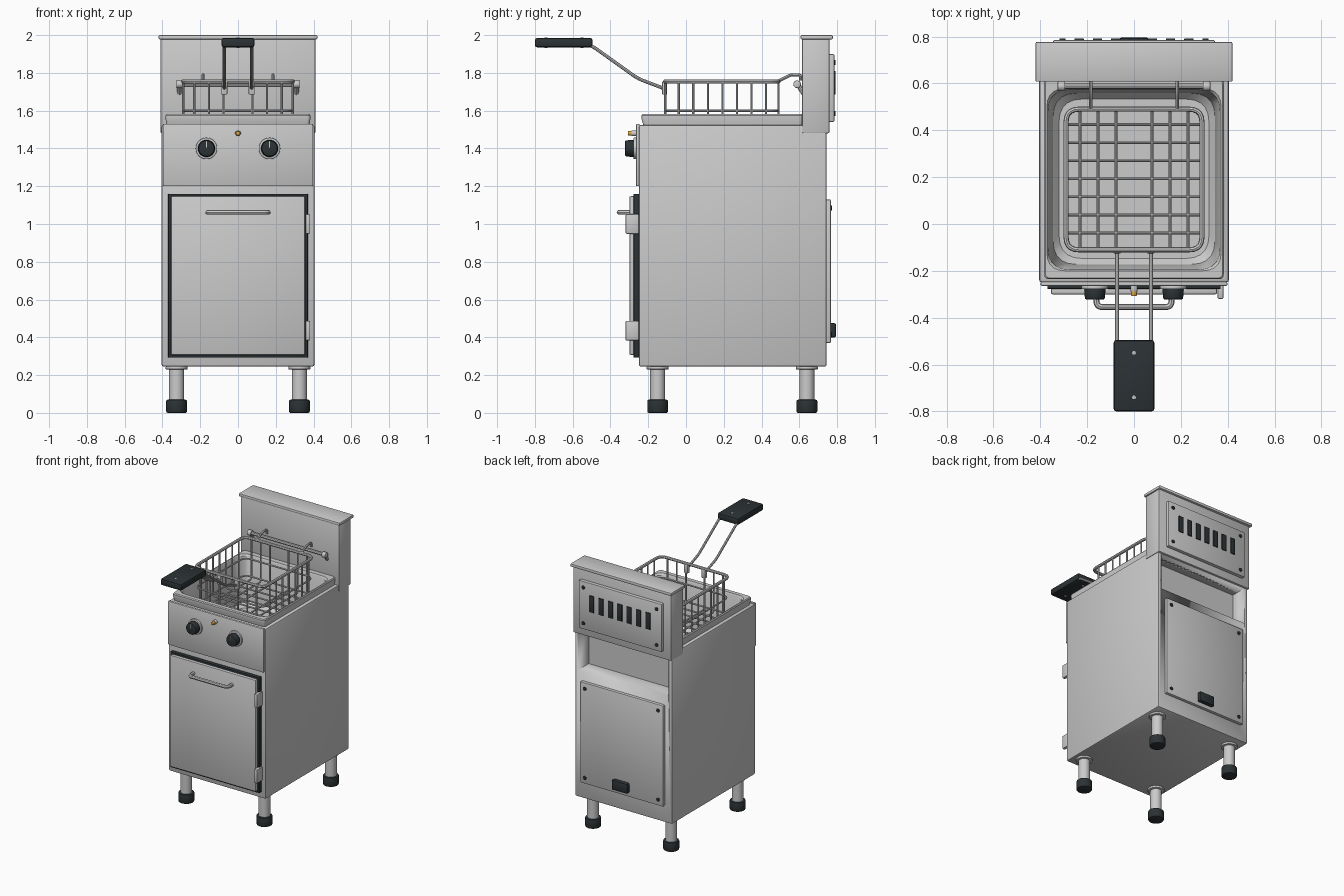
import bpy, bmesh, math
from mathutils import Vector, Matrix

if "Cube" in bpy.data.objects:
    bpy.data.objects.remove(bpy.data.objects["Cube"])

def material(name, color):
    m = bpy.data.materials.new(name)
    m.diffuse_color = color
    m.use_nodes = True
    m.node_tree.nodes["Principled BSDF"].inputs["Base Color"].default_value = m.diffuse_color
    return m

BLACK = material("black_plastic", (0.025, 0.032, 0.035, 1))
AMBER = material("amber", (0.8, 0.4, 0.05, 1))

def finish(ob, mat=None, bevel=0, seg=2):
    """Apply the bevel, material and smooth-by-angle shading."""
    bpy.ops.object.select_all(action='DESELECT')
    ob.select_set(True)
    bpy.context.view_layer.objects.active = ob
    if bevel:
        b = ob.modifiers.new("bevel", 'BEVEL')
        b.width, b.segments, b.limit_method = bevel, seg, 'ANGLE'
        bpy.ops.object.modifier_apply(modifier=b.name)
    if mat:
        ob.data.materials.append(mat)
    bpy.ops.object.shade_smooth_by_angle(angle=math.radians(35))
    return ob

def from_bmesh(name, bm):
    bmesh.ops.recalc_face_normals(bm, faces=bm.faces)
    me = bpy.data.meshes.new(name)
    bm.to_mesh(me)
    bm.free()
    ob = bpy.data.objects.new(name, me)
    bpy.context.collection.objects.link(ob)
    return ob

def box(name, x, y, z, bevel=0.005, mat=None):
    bm = bmesh.new()
    bmesh.ops.create_cube(bm, size=1)
    for v in bm.verts:
        v.co = Vector([(r[0] + r[1]) / 2 + c * (r[1] - r[0]) for c, r in zip(v.co, (x, y, z))])
    return finish(from_bmesh(name, bm), mat, bevel)

def cyl(name, a, b, r, bevel=0, mat=None, r2=None, seg=32):
    a, b = Vector(a), Vector(b)
    rot = (b - a).to_track_quat('Z', 'Y').to_matrix().to_4x4()
    bm = bmesh.new()
    bmesh.ops.create_cone(bm, cap_ends=True, segments=seg, radius1=r, radius2=r2 or r,
                          depth=(b - a).length, matrix=Matrix.Translation((a + b) / 2) @ rot)
    return finish(from_bmesh(name, bm), mat, bevel)

def fillet(pts, r, cyclic=False, n=5):
    """Round the corners of a path."""
    pts = [Vector(p) for p in pts]
    out = []
    for i, p in enumerate(pts):
        if not cyclic and i in (0, len(pts) - 1):
            out.append(p)
            continue
        a, b = pts[i - 1], pts[(i + 1) % len(pts)]
        a, b = p + (a - p).normalized() * r, p + (b - p).normalized() * r
        for k in range(n + 1):
            t = k / n
            out.append(a * (1 - t) ** 2 + p * 2 * t * (1 - t) + b * t * t)
    return out

def wires(name, paths, r, cyclic=False, mat=None):
    cu = bpy.data.curves.new(name, 'CURVE')
    cu.dimensions = '3D'
    cu.bevel_depth, cu.bevel_resolution, cu.use_fill_caps = r, 2, True
    for pts in paths:
        s = cu.splines.new('POLY')
        s.points.add(len(pts) - 1)
        for q, p in zip(s.points, pts):
            q.co = (*p, 1)
        s.use_cyclic_u = cyclic
    ob = bpy.data.objects.new(name, cu)
    bpy.context.collection.objects.link(ob)
    bpy.ops.object.select_all(action='DESELECT')
    ob.select_set(True)
    bpy.context.view_layer.objects.active = ob
    bpy.ops.object.convert(target='MESH')
    return finish(bpy.context.object, mat)

def rect(x, y0, y1, z, r):
    return fillet([(-x, y0, z), (x, y0, z), (x, y1, z), (-x, y1, z)], r, True)

def cut(ob, cutter):
    m = ob.modifiers.new("cut", 'BOOLEAN')
    m.object, m.operation, m.solver = cutter, 'DIFFERENCE', 'EXACT'
    bpy.context.view_layer.objects.active = ob
    bpy.ops.object.modifier_apply(modifier=m.name)
    bpy.data.objects.remove(cutter)

# cabinet, hollowed for the oil tank and the rear recess
body = box("cabinet", (-.405, .405), (-.25, .745), (.245, 1.525), .012)
cut(body, box("tank_cutter", (-.372, .372), (-.205, .58), (1.15, 1.7), 0))
cut(body, box("recess_cutter", (-.375, .375), (.62, .9), (1.2, 1.48), 0))

# oil tank: rounded rings skinned from outer lip to floor (x, y0, y1, z, corner)
rings = [rect(*q) for q in [(.378, -.225, .615, 1.52, .02), (.383, -.235, .618, 1.555, .02),
                            (.383, -.235, .618, 1.575, .02), (.378, -.23, .615, 1.582, .02),
                            (.372, -.2, .578, 1.582, .08), (.366, -.194, .572, 1.57, .09),
                            (.345, -.172, .558, 1.24, .1), (.32, -.147, .533, 1.21, .1)]]
bm = bmesh.new()
loops = [[bm.verts.new(p) for p in ring] for ring in rings]
for a, b in zip(loops, loops[1:]):
    for i in range(len(a)):
        j = (i + 1) % len(a)
        bm.faces.new((a[i], a[j], b[j], b[i]))
bm.faces.new(loops[-1])
finish(from_bmesh("oil_tank", bm))

# legs and feet
for sx in (-1, 1):
    for y, n in ((-.15, "front"), (.64, "rear")):
        n += "_left" if sx < 0 else "_right"
        x = sx * .325
        cyl(n + "_leg", (x, y, .05), (x, y, .25), .04)
        cyl(n + "_leg_flange", (x, y, .23), (x, y, .247), .058, .004)
        cyl(n + "_foot", (x, y, 0), (x, y, .07), .055, .008, BLACK)

# control panel with knobs and lamp
box("control_panel", (-.398, .398), (-.265, -.245), (1.2, 1.53), .006)
for sx in (-1, 1):
    x = sx * .167
    cyl("knob_bezel", (x, -.262, 1.4), (x, -.278, 1.4), .057, .004)
    cyl("knob", (x, -.275, 1.4), (x, -.322, 1.4), .046, .006, BLACK, .042)
    box("knob_pointer", (x - .003, x + .003), (-.324, -.318), (1.405, 1.44), 0)
cyl("lamp_bezel", (0, -.26, 1.48), (0, -.288, 1.48), .015, .002)
cyl("lamp", (0, -.28, 1.48), (0, -.308, 1.48), .012, .004, AMBER)

# door with gasket, handle and hinges
box("door_gasket", (-.37, .37), (-.277, -.245), (.292, 1.16), .003, BLACK)
box("door", (-.355, .355), (-.3, -.27), (.307, 1.147), .008)
wires("door_handle", [fillet([(-.16, -.295, 1.062), (-.16, -.354, 1.062),
                              (.16, -.354, 1.062), (.16, -.295, 1.062)], .025)], .013)
for z in (.435, 1.0):
    box("hinge", (.357, .382), (-.32, -.25), (z - .052, z + .052), .006)

# flue tower with cap
box("flue", (-.41, .41), (.615, .76), (1.48, 1.985), .008)
box("flue_cap", (-.42, .42), (.607, .777), (1.977, 2.0), .006)

# rear plates with screws, vent slots and power socket
def plate(name, z0, z1, y0, y1):
    box(name, (-.345, .345), (y0, y1), (z0, z1), .006)
    for x in (-.305, .305):
        for z in (z0 + .045, z1 - .045):
            cyl(name + "_screw", (x, y1 - .005, z), (x, y1 + .007, z), .013, .003, BLACK, seg=16)

plate("vent_plate", 1.54, 1.9, .75, .785)
plate("service_plate", .37, 1.13, .735, .767)
for i in range(-3, 4):
    box("vent_slot", (i * .078 - .02, i * .078 + .02), (.77, .792), (1.685, 1.81), .003, BLACK)
box("power_socket", (-.065, .065), (.755, .795), (.4, .475), .01, BLACK)

# hanging rail on the flue
wires("hanging_rail", [[(-.31, .588, 1.74), (.31, .588, 1.74)]], .012)
for sx in (-1, 1):
    x = sx * .31
    cyl("rail_bracket", (x - .016, .588, 1.74), (x + .016, .588, 1.74), .02, .004)
    wires("rail_arm", [[(x, .588, 1.745), (x, .622, 1.69)]], .012)

# wire basket
TOP, BOT, BX, Y0, Y1 = 1.755, 1.45, .29, -.11, .49
wires("basket_rim", [rect(BX, Y0, Y1, TOP, .055)], .011, True)
wires("basket_rings", [rect(BX - .004, Y0 + .004, Y1 - .004, z, .055) for z in (1.6, BOT + .02)], .006, True)
mesh = []
for i in range(-3, 4):
    x, y, c = i * .077, .193 + i * .077, .02
    if i:
        mesh.append(fillet([(x, Y0, TOP), (x, Y0, BOT), (x, Y1, BOT), (x, Y1, TOP)], c))
    mesh.append(fillet([(-BX, y, TOP), (-BX, y, BOT), (BX, y, BOT), (BX, y, TOP)], c))
wires("basket_mesh", mesh, .006)
hooks, arms = [], []
for sx in (-1, 1):
    x = sx * .185
    hooks.append(fillet([(x, Y1 - .005, TOP), (x, .555, 1.79), (x, .607, 1.79), (x, .607, 1.76)], .015))
    x = sx * .072
    arms.append(fillet([(x, Y0, 1.715), (x, -.255, 1.77), (x, -.5, 1.945), (x, -.6, 1.96)], .03))
    box("arm_clip", (x - .016, x + .016), (-.126, -.1), (1.685, 1.755), .005)
wires("basket_hooks", hooks, .008)

# basket handle
wires("basket_handle_arms", arms, .009)
box("basket_grip", (-.087, .087), (-.8, -.495), (1.935, 1.985), .012, BLACK)
for y in (-.55, -.74):
    cyl("grip_rivet", (0, y, 1.933), (0, y, 1.987), .008, seg=16)
